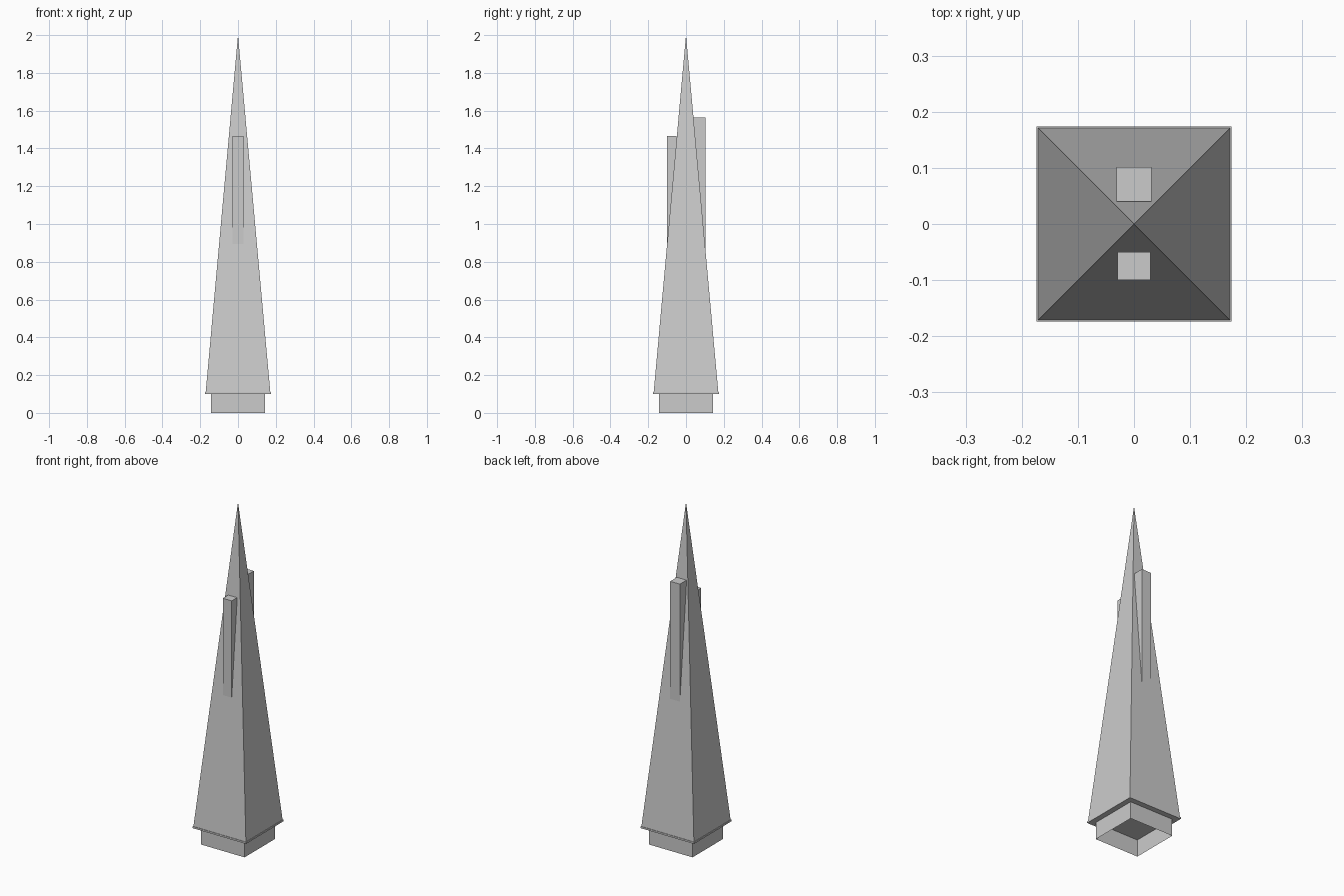
import bpy
import bmesh

cube = bpy.data.objects.get("Cube")
if cube:
    bpy.data.objects.remove(cube, do_unlink=True)

stone = bpy.data.materials.new("light_grey_stone")
stone.use_nodes = True
GREY = (0.6, 0.6, 0.6, 1.0)
stone.diffuse_color = GREY
stone.node_tree.nodes["Principled BSDF"].inputs["Base Color"].default_value = GREY


def block(name, x, y, z, top_scale=1.0, open_bottom=False):
    """Box spanning the given ranges; top_scale 0 turns it into a pyramid."""
    bm = bmesh.new()
    bmesh.ops.create_cube(bm, size=1)
    if open_bottom:
        floor = [f for f in bm.faces if f.normal.z < -0.9]
        bmesh.ops.delete(bm, geom=floor, context='FACES')
    for v in bm.verts:
        k = top_scale if v.co.z > 0 else 1.0
        v.co.x = sum(x) / 2 + v.co.x * k * (x[1] - x[0])
        v.co.y = sum(y) / 2 + v.co.y * k * (y[1] - y[0])
        v.co.z = sum(z) / 2 + v.co.z * (z[1] - z[0])
    bmesh.ops.remove_doubles(bm, verts=bm.verts, dist=1e-5)
    mesh = bpy.data.meshes.new(name)
    bm.to_mesh(mesh)
    bm.free()
    mesh.materials.append(stone)
    obj = bpy.data.objects.new(name, mesh)
    bpy.context.collection.objects.link(obj)
    return obj


def square(half):
    return (-half, half)


# Hollow plinth, thin ledge and tall pyramid
block("plinth", square(0.142), square(0.142), (0, 0.1), open_bottom=True)
block("ledge", square(0.174), square(0.174), (0.1, 0.11))
block("spire", square(0.171), square(0.171), (0.11, 2.0), top_scale=0)

# Shafts rising out of the front and back slopes
block("front_shaft", square(0.029), (-0.1, -0.05), (0.85, 1.465))
block("back_shaft", square(0.0315), (0.04, 0.102), (0.85, 1.565))
